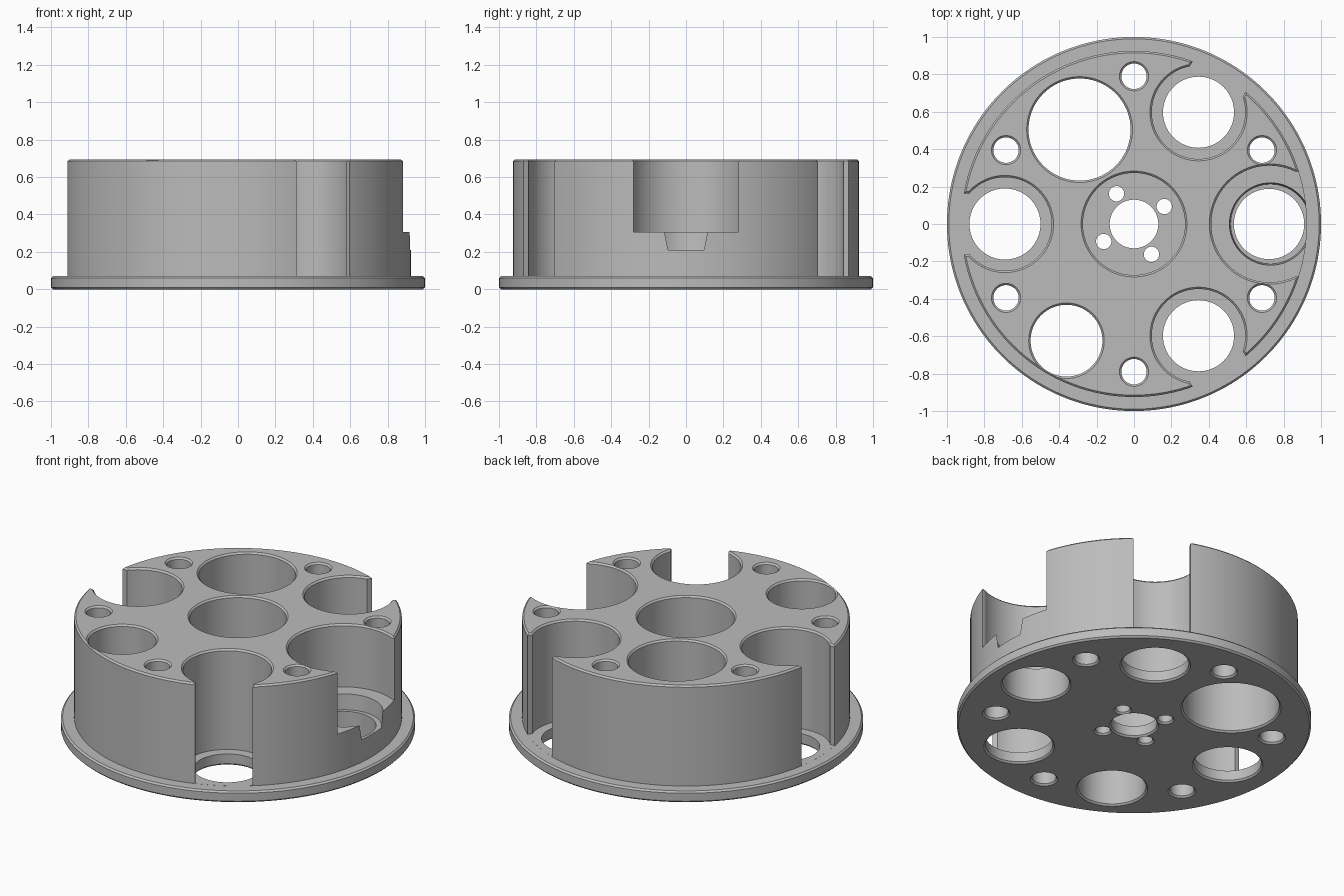
import bpy, bmesh
from math import sin, cos, pi, radians

cube = bpy.data.objects.get("Cube")
if cube:
    bpy.data.objects.remove(cube, do_unlink=True)

grey = bpy.data.materials.new("mid grey")
grey.use_nodes = True
colour = (0.5, 0.5, 0.5, 1)
grey.diffuse_color = colour
grey.node_tree.nodes["Principled BSDF"].inputs["Base Color"].default_value = colour

TOP, FLANGE, BODY_R, CH = 0.695, 0.07, 0.925, 0.01
FLOOR = FLANGE + 0.0005
ABOVE = TOP + 0.1


def stack(name, rings):
    """Solid skinned through matching closed rings, bottom to top."""
    bm = bmesh.new()
    loops = [[bm.verts.new(p) for p in ring] for ring in rings]
    n = len(loops[0])
    for low, high in zip(loops, loops[1:]):
        for i in range(n):
            j = (i + 1) % n
            bm.faces.new((low[i], low[j], high[j], high[i]))
    bm.faces.new(loops[0][::-1])
    bm.faces.new(loops[-1])
    mesh = bpy.data.meshes.new(name)
    bm.to_mesh(mesh)
    bm.free()
    mesh.materials.append(grey)
    obj = bpy.data.objects.new(name, mesh)
    bpy.context.collection.objects.link(obj)
    return obj


def lathe(name, profile, centre=(0, 0), sides=72):
    cx, cy = centre
    angles = [2 * pi * i / sides for i in range(sides)]
    return stack(name, [[(cx + r * cos(a), cy + r * sin(a), z) for a in angles]
                        for r, z in profile])


def polar(radius, degrees):
    return radius * cos(radians(degrees)), radius * sin(radians(degrees))


# Round body standing on a thin flange
drum = lathe("drum_holder", [
    (1 - CH, 0), (1, CH), (1, FLANGE - CH), (1 - CH, FLANGE), (BODY_R, FLANGE),
    (BODY_R, TOP - CH), (BODY_R - CH, TOP)], sides=160)
bpy.context.view_layer.objects.active = drum
drum.select_set(True)


def cut(cutter):
    cutter.hide_render = True
    mod = drum.modifiers.new("cut", "BOOLEAN")
    mod.operation, mod.solver, mod.object = "DIFFERENCE", "EXACT", cutter
    bpy.ops.object.modifier_apply(modifier=mod.name)
    bpy.data.objects.remove(cutter, do_unlink=True)


def flare(r):
    """Upper part of a bore, with its chamfered rim."""
    return [(r, TOP - CH), (r + CH, TOP), (r + CH, ABOVE)]


def pocket(centre, r, floor):
    cut(lathe("pocket_cutter", [(r, floor)] + flare(r), centre))


def through_hole(centre, r, top=ABOVE):
    cut(lathe("hole_cutter", [(r + CH, -0.1), (r + CH, 0), (r, CH), (r, top)], centre))


def mouth(degrees, start, half, floor):
    """Opening from a side pocket out through the body wall, flared at the top."""
    a = radians(degrees)
    rings = []
    for w, z in [(half, floor)] + flare(half):
        corners = [(start, -w), (1.1, -w), (1.1, w), (start, w)]
        rings.append([(x * cos(a) - y * sin(a), x * sin(a) + y * cos(a), z)
                      for x, y in corners])
    cut(stack("mouth_cutter", rings))


# Three deep side pockets open to the outside
for angle in (60, 180, 300):
    centre = polar(0.69, angle)
    pocket(centre, 0.25, FLOOR)
    mouth(angle, 0.72, 0.163, FLOOR)
    through_hole(centre, 0.19, 0.2)

# Wide stepped pocket on the left side
pocket((0.725, 0), 0.312, 0.305)
mouth(0, 0.76, 0.28, 0.305)
cut(lathe("seat_cutter", [(0.213, 0.21), (0.22, 0.305), (0.22, 0.4)], (0.73, 0)))
through_hole((0.722, 0), 0.188, 0.3)

# Large and medium bores right through
for centre, r in (((-0.291, 0.505), 0.273), ((-0.361, -0.624), 0.192)):
    through_hole(centre, r, TOP - 0.1)
    pocket(centre, r, 0.3)

# Central pocket with hub hole and four screw holes
pocket((0, 0), 0.273, FLOOR)
through_hole((0, 0), 0.13, 0.2)
for k in range(4):
    through_hole(polar(0.187, 30 + 90 * k), 0.041, 0.2)

# Six bolt holes near the rim
for k in range(6):
    centre = polar(0.79, 30 + 60 * k)
    through_hole(centre, 0.068, TOP - 0.1)
    pocket(centre, 0.068, 0.3)

bpy.ops.object.shade_smooth_by_angle(angle=radians(30))
